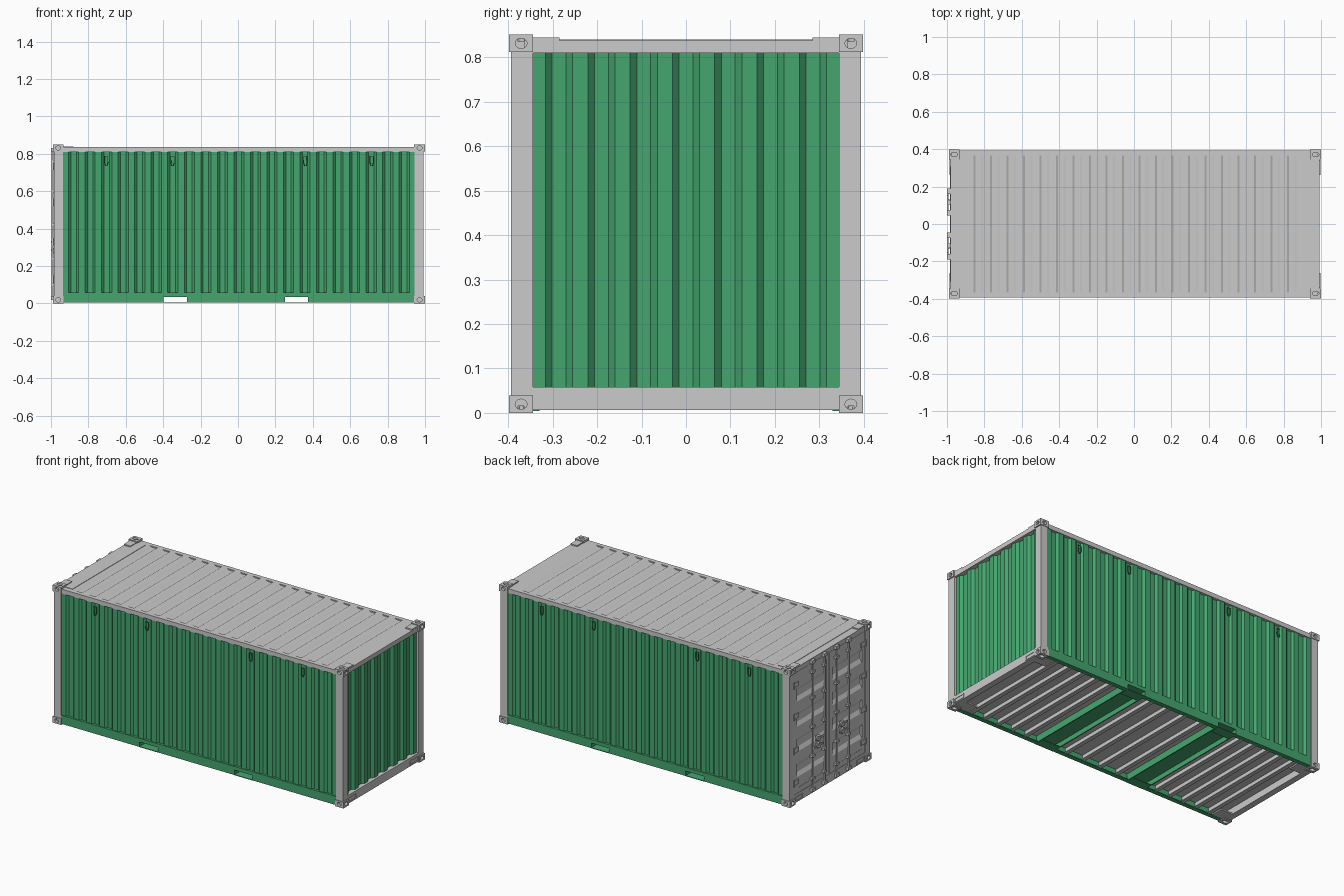
import bpy, bmesh, math
from mathutils import Matrix, Vector

if "Cube" in bpy.data.objects:
    bpy.data.objects.remove(bpy.data.objects["Cube"])

SHIFT = 0.005          # body is symmetric, door hardware pushes the centre over
GREEN = bpy.data.materials.new("green_paint")
GREEN.diffuse_color = (0.06, 0.38, 0.16, 1)
GREEN.use_nodes = True
GREEN.node_tree.nodes["Principled BSDF"].inputs["Base Color"].default_value = GREEN.diffuse_color


def finish(name, bm, mat=None, mirror="", z=0.0, smooth=False):
    bmesh.ops.recalc_face_normals(bm, faces=bm.faces[:])
    me = bpy.data.meshes.new(name)
    bm.to_mesh(me)
    bm.free()
    if mat:
        me.materials.append(mat)
    ob = bpy.data.objects.new(name, me)
    bpy.context.collection.objects.link(ob)
    ob.location = (SHIFT, 0, z)
    if smooth:
        bpy.ops.object.select_all(action='DESELECT')
        ob.select_set(True)
        bpy.context.view_layer.objects.active = ob
        bpy.ops.object.shade_smooth_by_angle(angle=math.radians(35))
    if mirror:
        m = ob.modifiers.new("mirror", 'MIRROR')
        m.use_axis = ["X" in mirror, "Y" in mirror, "Z" in mirror]
        m.use_mirror_merge = False
    return ob


def add_box(bm, x0, x1, y0, y1, z0, z1):
    mat = Matrix.Translation(((x0 + x1) / 2, (y0 + y1) / 2, (z0 + z1) / 2)) @ \
        Matrix.Diagonal((x1 - x0, y1 - y0, z1 - z0, 1))
    bmesh.ops.create_cube(bm, size=1, matrix=mat)


def boxes(name, dims, mat=None, mirror=""):
    bm = bmesh.new()
    for d in dims:
        add_box(bm, *d)
    return finish(name, bm, mat, mirror)


def add_cyl(bm, centre, axis, r, depth, stretch=(1, 1, 1), seg=16):
    rot = Vector((0, 0, 1)).rotation_difference(Vector(axis)).to_matrix().to_4x4()
    bmesh.ops.create_cone(bm, cap_ends=True, segments=seg, radius1=r, radius2=r, depth=depth,
                          matrix=Matrix.Translation(centre) @ Matrix.Diagonal((*stretch, 1)) @ rot)


def wave(u0, u1, n, flat, slope, depth):
    """Trapezoid corrugation, starting and ending on an outer flat."""
    p = (u1 - u0 - flat) / n
    pts = []
    for i in range(n):
        u = u0 + i * p
        pts += [(u, 0), (u + flat, 0), (u + flat + slope, -depth), (u + p - slope, -depth)]
    return pts + [(u1 - flat, 0), (u1, 0)]


def sheet(name, pts, place, w0, w1, thick, mat=None, mirror=""):
    """Solid sheet with the given profile, extruded from w0 to w1."""
    bm = bmesh.new()
    grid = [[bm.verts.new(place(u, v - t, w)) for u, v in pts]
            for t, w in ((0, w0), (0, w1), (thick, w1), (thick, w0))]
    for k in range(4):
        a, b = grid[k], grid[(k + 1) % 4]
        for i in range(len(pts) - 1):
            bm.faces.new((a[i], a[i + 1], b[i + 1], b[i]))
    for i in (0, -1):
        bm.faces.new([g[i] for g in grid])
    return finish(name, bm, mat, mirror)


# Corner castings with oval holes, mirrored to all eight corners
MID = 0.4255
bm = bmesh.new()
add_box(bm, 0.937, 0.995, 0.344, 0.398, -MID, 0.039 - MID)
casting = finish("corner_castings", bm, z=MID)
cz = 0.0195 - MID
for i, (c, ax, st) in enumerate([
        ((0.966, 0.371, -MID), (0, 0, 1), (1.5, 0.95, 1)),
        ((0.995, 0.371, cz), (1, 0, 0), (1, 1.1, 0.95)),
        ((0.966, 0.398, cz), (0, 1, 0), (1.1, 1, 0.95))]):
    bm = bmesh.new()
    add_cyl(bm, c, ax, 0.012, 0.03, st, 20)
    cut = finish("hole_cutter", bm, z=MID)
    mod = casting.modifiers.new("hole", 'BOOLEAN')
    mod.operation, mod.solver, mod.object = 'DIFFERENCE', 'EXACT', cut
    bpy.context.view_layer.objects.active = casting
    bpy.ops.object.modifier_apply(modifier=mod.name)
    bpy.data.objects.remove(cut)
m = casting.modifiers.new("mirror", 'MIRROR')
m.use_axis = (True, True, True)
m.use_mirror_merge = False

# Frame
boxes("corner_posts", [(0.94, 0.988, 0.344, 0.394, 0.035, 0.816)], mirror="XY")
boxes("top_side_rails", [(-0.94, 0.94, 0.365, 0.392, 0.811, 0.838)], mirror="Y")
boxes("top_end_beams", [(0.94, 0.987, -0.365, 0.365, 0.81, 0.838)], mirror="X")
boxes("bottom_end_beams", [(0.95, 0.988, -0.35, 0.35, 0.006, 0.058)], mirror="X")
boxes("roof_corner_plates", [(0.94, 0.986, 0.285, 0.345, 0.837, 0.845)], mirror="XY")
boxes("door_end_roof_plate", [(-0.94, -0.885, -0.36, 0.36, 0.836, 0.8405)])
bm = bmesh.new()
for a in ((0.985, 0.991, 0.262, 0.342, 0.012, 0.018), (0.985, 0.991, 0.262, 0.342, 0.034, 0.04),
          (0.985, 0.991, 0.262, 0.268, 0.018, 0.034), (0.985, 0.991, 0.336, 0.342, 0.018, 0.034)):
    add_box(bm, *a)
finish("end_beam_pocket_frames", bm, mirror="XY")

# Corrugated walls and roof
sheet("side_walls", wave(-0.945, 0.945, 21, 0.034, 0.013, 0.013),
      lambda u, v, w: (u, 0.388 + v, w), 0.05, 0.815, 0.004, GREEN, "Y")
sheet("end_wall", wave(-0.35, 0.35, 7, 0.034, 0.015, 0.016),
      lambda u, v, w: (0.974 + v, u, w), 0.05, 0.815, 0.004, GREEN)
sheet("roof", [(-0.945, 0)] + wave(-0.90, 0.90, 20, 0.036, 0.012, 0.007) + [(0.945, 0)],
      lambda u, v, w: (u, w, 0.838 + v), -0.368, 0.368, 0.004)

# Bottom side rails, split around the forklift openings
POCKETS = [(-0.403, -0.278), (0.246, 0.368)]
rail = [(-0.94, 0.94, 0.378, 0.393, 0.036, 0.058)]
for a, b in ((-0.94, POCKETS[0][0]), (POCKETS[0][1], POCKETS[1][0]), (POCKETS[1][1], 0.94)):
    rail += [(a, b, 0.378, 0.393, 0.005, 0.036), (a, b, 0.365, 0.378, 0.005, 0.01)]
for a, b in POCKETS:
    rail.append((a, b, 0.33, 0.393, 0.004, 0.008))
boxes("bottom_side_rails", rail, GREEN, "Y")

# Forklift tunnels, open below between the end straps
tunnel = []
for a, b in POCKETS:
    tunnel += [(a - 0.006, a, -0.378, 0.378, 0.006, 0.048),
               (b, b + 0.006, -0.378, 0.378, 0.006, 0.048),
               (a, b, -0.378, 0.378, 0.036, 0.048)]
boxes("forklift_tunnels", tunnel, GREEN)

# Floor and channel cross-members
boxes("floor", [(-0.955, 0.955, -0.38, 0.38, 0.047, 0.056)])
members = []
for start, stop, n in ((-0.86, -0.48, 5), (-0.20, 0.16, 4), (0.45, 0.84, 5)):
    for i in range(n):
        x = start + (stop - start) * i / (n - 1)
        members += [(x, x + 0.006, -0.378, 0.378, 0.01, 0.048),
                    (x, x + 0.024, -0.378, 0.378, 0.006, 0.011)]
boxes("cross_members", members)
boxes("lower_corner_plates", [(0.87, 0.95, 0.29, 0.375, 0.006, 0.014)], mirror="XY")

# Lashing rings under the top side rails
for side in (-1, 1):
    for x in (-0.71, -0.355, 0.355, 0.71):
        cu = bpy.data.curves.new("lashing_ring", 'CURVE')
        cu.dimensions = '3D'
        cu.bevel_depth, cu.bevel_resolution = 0.0028, 1
        sp = cu.splines.new('POLY')
        loop = [(-0.009, 0.787), (0.009, 0.787), (0.009, 0.752), (0.004, 0.737),
                (-0.004, 0.737), (-0.009, 0.752)]
        sp.points.add(len(loop) - 1)
        for pt, (dx, z) in zip(sp.points, loop):
            pt.co = (x + dx, side * 0.389, z, 1)
        sp.use_cyclic_u = True
        cu.materials.append(GREEN)
        ob = bpy.data.objects.new("lashing_ring", cu)
        ob.location.x = SHIFT
        bpy.context.collection.objects.link(ob)

# Door leaves: frame and panels with horizontal recesses
boxes("door_frames", [(-0.986, -0.968, 0.002, 0.03, 0.058, 0.808),
                      (-0.986, -0.968, 0.318, 0.343, 0.058, 0.808),
                      (-0.986, -0.968, 0.03, 0.318, 0.058, 0.09),
                      (-0.986, -0.968, 0.03, 0.318, 0.775, 0.808)], mirror="Y")
sheet("door_panels", wave(0.085, 0.78, 4, 0.072, 0.022, 0.013),
      lambda u, v, w: (-0.985 - v, w, u), 0.028, 0.32, 0.004, None, "Y")
boxes("door_seal", [(-0.975, -0.968, -0.004, 0.004, 0.058, 0.808)])

# Locking rods, with guides, cams, handles and hinges
RODS = (0.06, 0.175)
bm = bmesh.new()
for y in RODS:
    add_cyl(bm, (-0.997, y, 0.425), (0, 0, 1), 0.0055, 0.81, seg=12)
finish("locking_rods", bm, mirror="Y", smooth=True)
hardware = []
for y in RODS:
    for z in (0.10, 0.24, 0.42, 0.60, 0.76):
        hardware.append((-1.003, -0.983, y - 0.013, y + 0.013, z - 0.007, z + 0.007))
    for z in (0.03, 0.822):
        hardware.append((-1.004, -0.985, y - 0.015, y + 0.015, z - 0.01, z + 0.01))
boxes("rod_guides_and_cams", hardware, mirror="Y")
handles = []
for y, z in zip(RODS, (0.33, 0.285)):
    d = 0.095 if y < 0.1 else -0.095
    handles += [(-1.004, -0.998, min(y, y + d), max(y, y + d), z - 0.005, z + 0.005),
                (-1.0, -0.983, y + d * 0.6 - 0.012, y + d * 0.6 + 0.012, z - 0.018, z + 0.012)]
boxes("door_handles", handles, mirror="Y")
bm = bmesh.new()
for z in (0.13, 0.33, 0.54, 0.735):
    add_box(bm, -0.991, -0.983, 0.305, 0.352, z - 0.014, z + 0.014)
    add_cyl(bm, (-0.989, 0.348, z), (0, 0, 1), 0.005, 0.04, seg=10)
finish("door_hinges", bm, mirror="Y", smooth=True)
